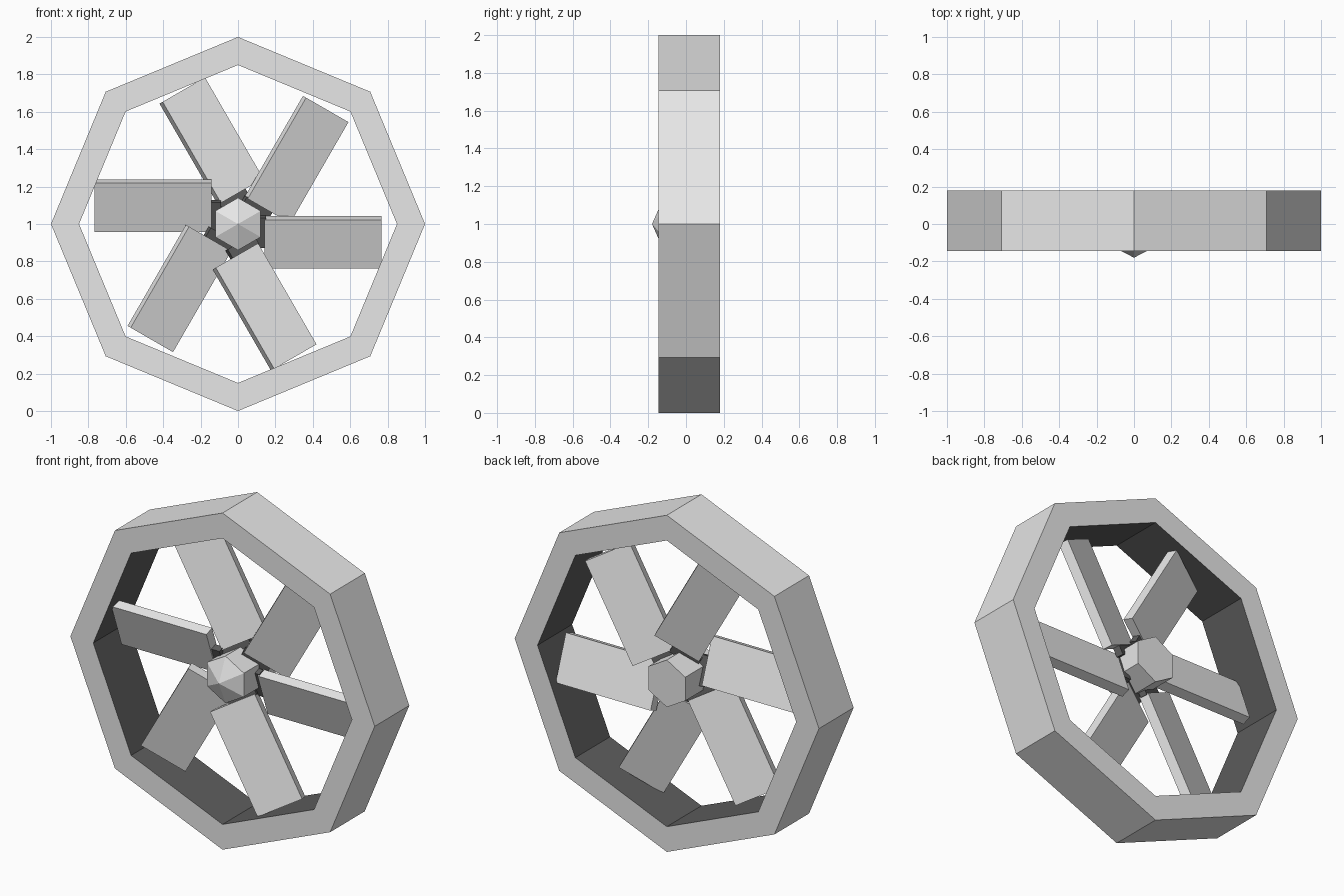
import bpy, bmesh, math
from mathutils import Matrix, Vector

if "Cube" in bpy.data.objects:
    bpy.data.objects.remove(bpy.data.objects["Cube"])

MID = Vector((0, 0.0175, 1))   # centre of the wheel


def material(name, v):
    m = bpy.data.materials.new(name)
    m.diffuse_color = (v, v, v, 1)
    m.use_nodes = True
    m.node_tree.nodes["Principled BSDF"].inputs["Base Color"].default_value = m.diffuse_color
    return m


light = material("light_grey", 0.8)
dark = material("dark_grey", 0.11)


def add_object(name, bm, *mats):
    bmesh.ops.recalc_face_normals(bm, faces=bm.faces)
    me = bpy.data.meshes.new(name)
    bm.to_mesh(me)
    bm.free()
    for mat in mats:
        me.materials.append(mat)
    ob = bpy.data.objects.new(name, me)
    bpy.context.collection.objects.link(ob)
    return ob


def loop(bm, n, r, y, start):
    return [bm.verts.new((r * math.cos(start + 2 * math.pi * i / n), y,
                          1 + r * math.sin(start + 2 * math.pi * i / n)))
            for i in range(n)]


def bridge(bm, a, b, mat_index=0):
    n = len(a)
    for i in range(n):
        j = (i + 1) % n
        bm.faces.new((a[i], a[j], b[j], b[i])).material_index = mat_index


# Octagonal outer shroud, dark on its inner wall
bm = bmesh.new()
section = [(1.0, -0.145), (1.0, 0.18), (0.85, 0.18), (0.85, -0.145)]
loops = [loop(bm, 8, r, y, 0) for r, y in section]
for k in range(4):
    bridge(bm, loops[k], loops[(k + 1) % 4], 1 if k == 2 else 0)
add_object("outer_ring", bm, light, dark)

# Hexagonal hub with a pointed nose
bm = bmesh.new()
front = loop(bm, 6, 0.14, -0.118, math.pi / 2)
back = loop(bm, 6, 0.14, 0.18, math.pi / 2)
bridge(bm, front, back)
bm.faces.new(back)
tip = bm.verts.new((0, -0.18, 1))
for i in range(6):
    bm.faces.new((front[i], front[(i + 1) % 6], tip))
add_object("hub", bm, light)


def plank(name, r0, r1, width, thick, offset, side, angle, mat):
    """Pitched box reaching out from the hub on one side (+1 or -1)."""
    bm = bmesh.new()
    m = (Matrix.Translation(MID)
         @ Matrix.Rotation(-angle, 4, 'Y')
         @ Matrix.Rotation(math.radians(20), 4, 'X')
         @ Matrix.Translation((side * (r0 + r1) / 2, 0, -side * offset))
         @ Matrix.Diagonal((r1 - r0, thick, width, 1)))
    bmesh.ops.create_cube(bm, size=1, matrix=m)
    add_object(name, bm, mat)


# Three pairs of blades, each pair sharing one pitched plane, with dark roots
for k in range(3):
    a = math.radians(60 * k)
    for side in (1, -1):
        plank("blade", 0.143, 0.767, 0.278, 0.057, 0.105, side, a, light)
        plank("blade_root", 0.09, 0.15, 0.17, 0.04, 0.045, side, a, dark)
